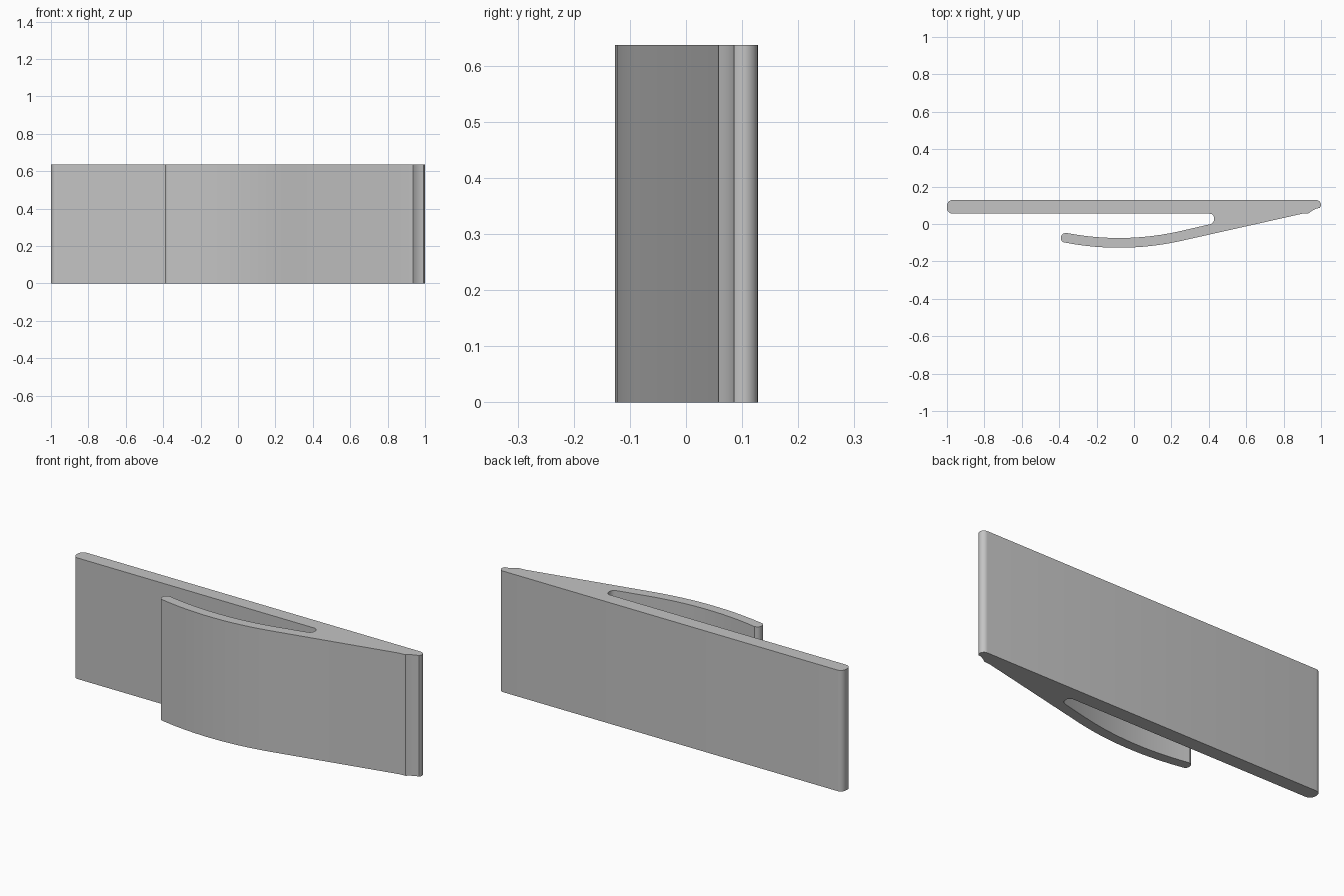
import bpy, bmesh, math

if "Cube" in bpy.data.objects:
    bpy.data.objects.remove(bpy.data.objects["Cube"])

HEIGHT = 0.637
CX = -0.08                    # lowest point of the curved spring arm


def corner(cx, cy, r, a0, a1, n=6):
    """Arc of points around a centre, angles in degrees."""
    return [(cx + r * math.cos(math.radians(a0 + (a1 - a0) * i / n)),
             cy + r * math.sin(math.radians(a0 + (a1 - a0) * i / n)))
            for i in range(n + 1)]


def arm_arc(radius, low, x0, x1, n=12):
    """Shallow upward-curving arc of the arm between two x positions."""
    pts = []
    for i in range(n + 1):
        x = x0 + (x1 - x0) * i / n
        pts.append((x, low + radius - math.sqrt(radius ** 2 - (x - CX) ** 2)))
    return pts


# Clip outline, counter-clockwise from the nose
profile = [(0.90, 0.055)]
profile += corner(0.915, 0.135, 0.08, -75, -50, 3)[:1]
profile += [(0.95, 0.070), (0.975, 0.083)]
profile += corner(0.971, 0.104, 0.0285, -40, 0, 3)
profile += corner(0.974, 0.102, 0.026, 0, 90)
# Back plate end
profile += corner(-0.97, 0.098, 0.030, 90, 180)
profile += corner(-0.97, 0.085, 0.030, 180, 270)
# Slot end
profile += corner(0.405, 0.032, 0.023, 90, 0)
profile += corner(0.400, 0.026, 0.028, 0, -75)
# Inside of arm, rounded tip, outside of arm
profile += arm_arc(1.47, -0.075, 0.25, -0.365)
profile += corner(-0.368, -0.071, 0.022, 90, 180)
profile += corner(-0.370, -0.079, 0.020, 180, 260)
profile += arm_arc(1.52, -0.127, -0.36, 0.25)

# Drop the overlapping helper point and near-duplicates
clean = []
for p in profile:
    if not clean or math.dist(p, clean[-1]) > 0.003:
        clean.append(p)

# Extrude the outline upward
bm = bmesh.new()
face = bm.faces.new([bm.verts.new((x, y, 0)) for x, y in clean])
top = bmesh.ops.extrude_face_region(bm, geom=[face], use_keep_orig=True)
bmesh.ops.translate(bm, vec=(0, 0, HEIGHT),
                    verts=[g for g in top["geom"] if isinstance(g, bmesh.types.BMVert)])
bmesh.ops.recalc_face_normals(bm, faces=bm.faces)
mesh = bpy.data.meshes.new("spring_clip")
bm.to_mesh(mesh)
bm.free()

clip = bpy.data.objects.new("spring_clip", mesh)
bpy.context.collection.objects.link(clip)
grey = bpy.data.materials.new("light_grey")
grey.diffuse_color = (0.55, 0.55, 0.55, 1)
grey.use_nodes = True
grey.node_tree.nodes["Principled BSDF"].inputs["Base Color"].default_value = grey.diffuse_color
mesh.materials.append(grey)

bpy.context.view_layer.objects.active = clip
clip.select_set(True)
bpy.ops.object.shade_smooth_by_angle(angle=math.radians(30))
